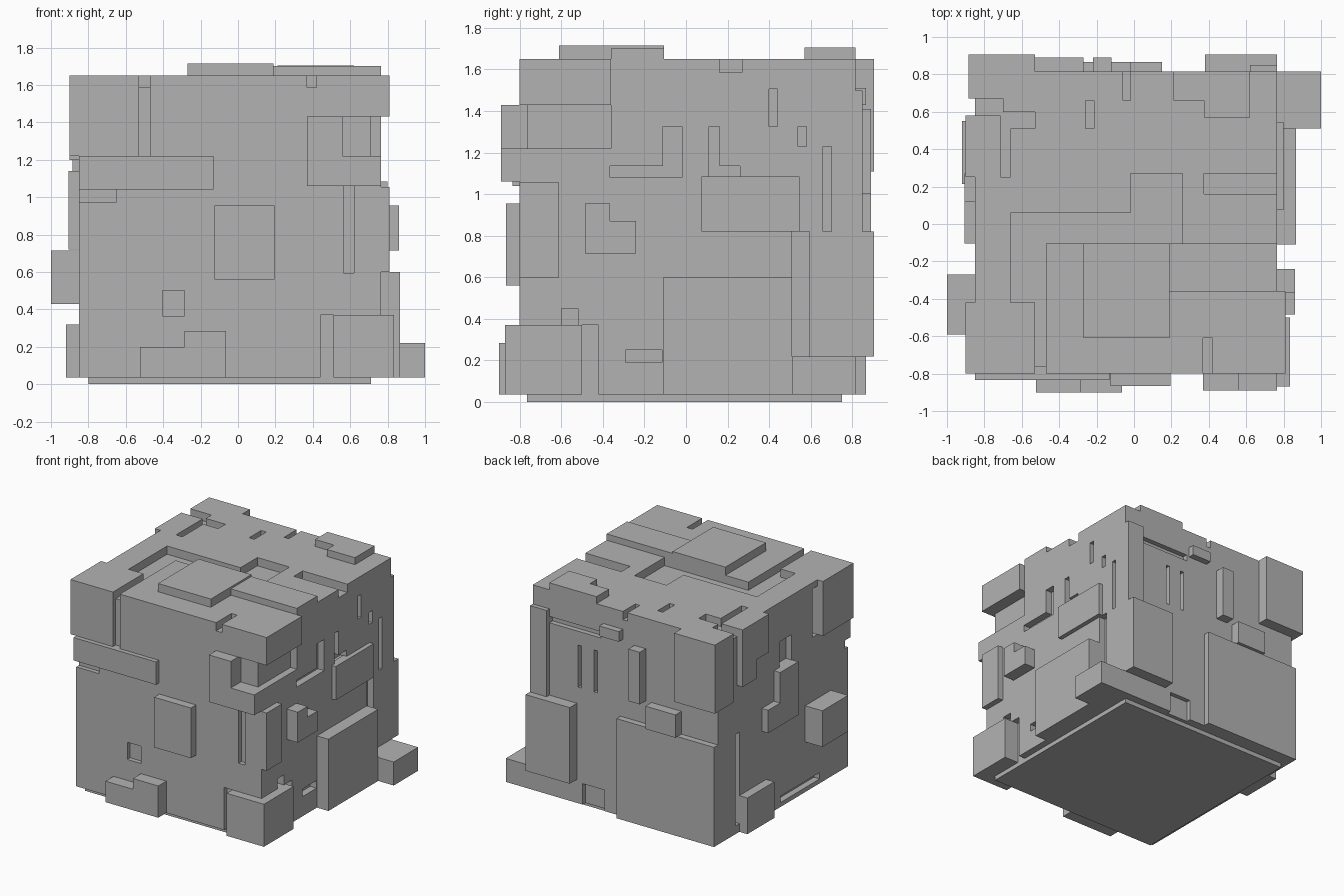
import bpy
import bmesh

cube = bpy.data.objects.get("Cube")
if cube:
    bpy.data.objects.remove(cube, do_unlink=True)

grey = bpy.data.materials.new("plain grey")
grey.use_nodes = True
grey.diffuse_color = (0.45, 0.45, 0.45, 1)
grey.node_tree.nodes["Principled BSDF"].inputs["Base Color"].default_value = grey.diffuse_color

# All sizes below are in hundredths of a unit.
LOW = (-85, -80, 3.5)
HIGH = (76.5, 81.5, 165)
SIDES = {  # normal axis, direction, the two axes across the face
    "left": (0, 1, 1, 2), "right": (0, -1, 1, 2),
    "back": (1, 1, 0, 2), "front": (1, -1, 0, 2),
    "top": (2, 1, 0, 1), "bottom": (2, -1, 0, 1),
}


def box(name, low, high):
    bm = bmesh.new()
    bmesh.ops.create_cube(bm, size=1)
    for v in bm.verts:
        v.co = [(high[i] if v.co[i] > 0 else low[i]) / 100 for i in range(3)]
    mesh = bpy.data.meshes.new(name)
    bm.to_mesh(mesh)
    bm.free()
    mesh.materials.append(grey)
    obj = bpy.data.objects.new(name, mesh)
    bpy.context.scene.collection.objects.link(obj)
    return obj


def side_box(name, side, area, below, above):
    """Box on a face of the body, from below the face to above it."""
    axis, sign, u, v = SIDES[side]
    plane = HIGH[axis] if sign > 0 else LOW[axis]
    low, high = [0] * 3, [0] * 3
    low[u], high[u], low[v], high[v] = area
    low[axis], high[axis] = sorted((plane - sign * below, plane + sign * above))
    return box(name, low, high)


def add(name, side, height, *area):
    side_box(f"{side}_{name}", side, area, 3, height)


def cut(name, side, depth, *area):
    cutter = side_box(f"{side}_{name}_cutter", side, area, depth, 10)
    cutter.hide_render = True
    cutters.append(cutter)


cutters = []
body = box("body", LOW, HIGH)

# Top plates and grooves
add("main_plate", "top", 6.5, -27, 19, -61, -10.5)
add("side_plate", "top", 5, 19, 76.5, -36, -10.5)
add("back_plate", "top", 5.5, 37.5, 62, 57, 81.5)
add("back_plate_step", "top", 5.5, 21, 37.5, 66, 81.5)
cut("wide_groove", "top", 6.5, -66, 26, -10.5, 6)
cut("wide_groove_bay", "top", 6.5, -2, 26, -5, 27)
cut("corner_groove", "top", 6.5, -66, -47, -42, -5)
cut("front_groove", "top", 6.5, -53, -47, -85, -40)
cut("front_slot", "top", 6.5, 37, 42, -85, -61)
cut("edge_groove", "top", 6.5, 37.5, 80, 16, 27)
cut("short_slot", "top", 6.5, -26, -21.5, 51, 66)
cut("back_slot", "top", 6.5, -6, -2, 66, 85)
cut("hook_stem", "top", 6.5, -71.5, -66, 25, 55)
cut("hook_bar", "top", 6.5, -71.5, -53, 51, 60)
cut("hook_end", "top", 6.5, -90, -70, 58, 67)

# Front blocks and recesses
add("long_bar", "front", 3.5, -85, -13, 104, 122)
add("centre_plate", "front", 6.5, -12.5, 19.5, 56, 95.5)
add("low_step", "front", 10, -52.5, -28.5, 3.5, 20)
add("high_step", "front", 10, -28.5, -6.5, 3.5, 28.5)
add("bracket_post", "front", 9, 37, 56, 106, 143)
add("bracket_foot", "front", 9, 56, 76.5, 106, 122)
add("corner_foot", "front", 7, 51, 83.5, 3.5, 37)
cut("upper_slot", "front", 3.5, -53, -47, 122, 170)
cut("bracket_recess", "front", 3.5, 56, 80, 122, 143)
cut("tall_slot", "front", 3.5, 56.5, 62, 59.5, 106)
cut("small_window", "front", 3.5, -40.5, -28.5, 36.5, 50)
cut("bar_recess", "front", 3.5, -90, -65, 97.5, 104)
cut("foot_slot", "front", 3.5, 44, 51, 0, 37)

# Left side blocks and recesses
add("corner_cap", "left", 4.5, -80, -36, 143, 165)
add("front_rib", "left", 4.5, -80, -61, 60, 105.5)
add("raised_post", "left", 9.5, -48.5, -36.5, 71.5, 95.5)
add("raised_foot", "left", 9.5, -36.5, -24, 71.5, 87)
add("middle_plate", "left", 3.5, 7.5, 54.5, 82, 108.5)
add("large_block", "left", 10, -11, 51, 3.5, 60)
add("long_block", "left", 23.5, 51, 81.5, 3.5, 22)
add("corner_foot", "left", 7, -87, -50, 3.5, 37)
cut("cap_recess", "left", 5.5, -85, -36, 122, 143)
cut("hook_bar", "left", 5.5, -36.5, -2, 108, 113.5)
cut("hook_stem", "left", 5.5, -11, -2, 108, 132.5)
cut("angle_stem", "left", 5.5, 11, 16, 108, 132.5)
cut("angle_bar", "left", 5.5, 11, 26, 108, 113.5)
cut("high_slot", "left", 5.5, 40, 44, 132.5, 150.5)
cut("short_slot", "left", 5.5, 54, 58, 123, 132.5)
cut("long_slot", "left", 5.5, 66, 70, 82, 123)
cut("block_slot", "left", 5.5, 51, 59.5, 22, 82)
cut("foot_window", "left", 5.5, -60, -52, 37, 45)
cut("foot_slot", "left", 5.5, -50, -42, 0, 37)
cut("low_slot", "left", 5.5, -29, -11.5, 19, 25)

# Back plates and recesses
add("large_plate", "back", 5, -85, 0, 3.5, 82)
add("side_plate", "back", 9, 38, 76.5, 22, 82)
add("edge_strip", "back", 3.5, 62, 76.5, 82, 150)
add("upright_bar", "back", 7.5, -22, -12, 100, 141)
add("stub_block", "back", 7.5, -53, -27, 82, 100)
add("upper_stub", "back", 5, -2, 15, 143, 151)
add("corner_block", "back", 9, -88.5, -53, 111, 165)
cut("first_slot", "back", 4, 34, 37, 95, 128)
cut("second_slot", "back", 4, 20, 23, 95, 128)
cut("flat_slot", "back", 4, 17, 62, 139, 144)
cut("low_recess", "back", 3.5, 14, 33, 0, 20)

# Right side blocks and recesses
add("corner_block", "right", 5, -80, -42, 122, 165)
add("back_corner", "right", 3.5, 67, 90.5, 111, 165)
add("stepped_block", "right", 5, 40, 58, 120, 165)
add("stepped_block_end", "right", 5, 25, 40, 135, 165)
add("tall_post", "right", 5.5, -10.5, 12, 72, 114)
add("post_foot", "right", 5.5, 12, 27, 72, 90)
add("square_block", "right", 15, -59, -27, 43, 71.5)
add("low_block", "right", 7, 21.5, 55, 3.5, 32)
cut("corner_slot", "right", 5, -42, -36, 122, 160)
cut("post_recess", "right", 5, -10, 5, 114, 134)
cut("tall_slot", "right", 5, 55, 60, 10, 82)
cut("flat_slot", "right", 5, -45, 4, 7, 12)

# Base plate
add("base_plate", "bottom", 3.5, -80, 71, -76.5, 75)

# Carve the recesses into the body, then drop the cutters
bpy.context.view_layer.objects.active = body
for cutter in cutters:
    carve = body.modifiers.new(cutter.name, "BOOLEAN")
    carve.operation = "DIFFERENCE"
    carve.solver = "EXACT"
    carve.object = cutter
    bpy.ops.object.modifier_apply(modifier=carve.name)
    bpy.data.objects.remove(cutter, do_unlink=True)
